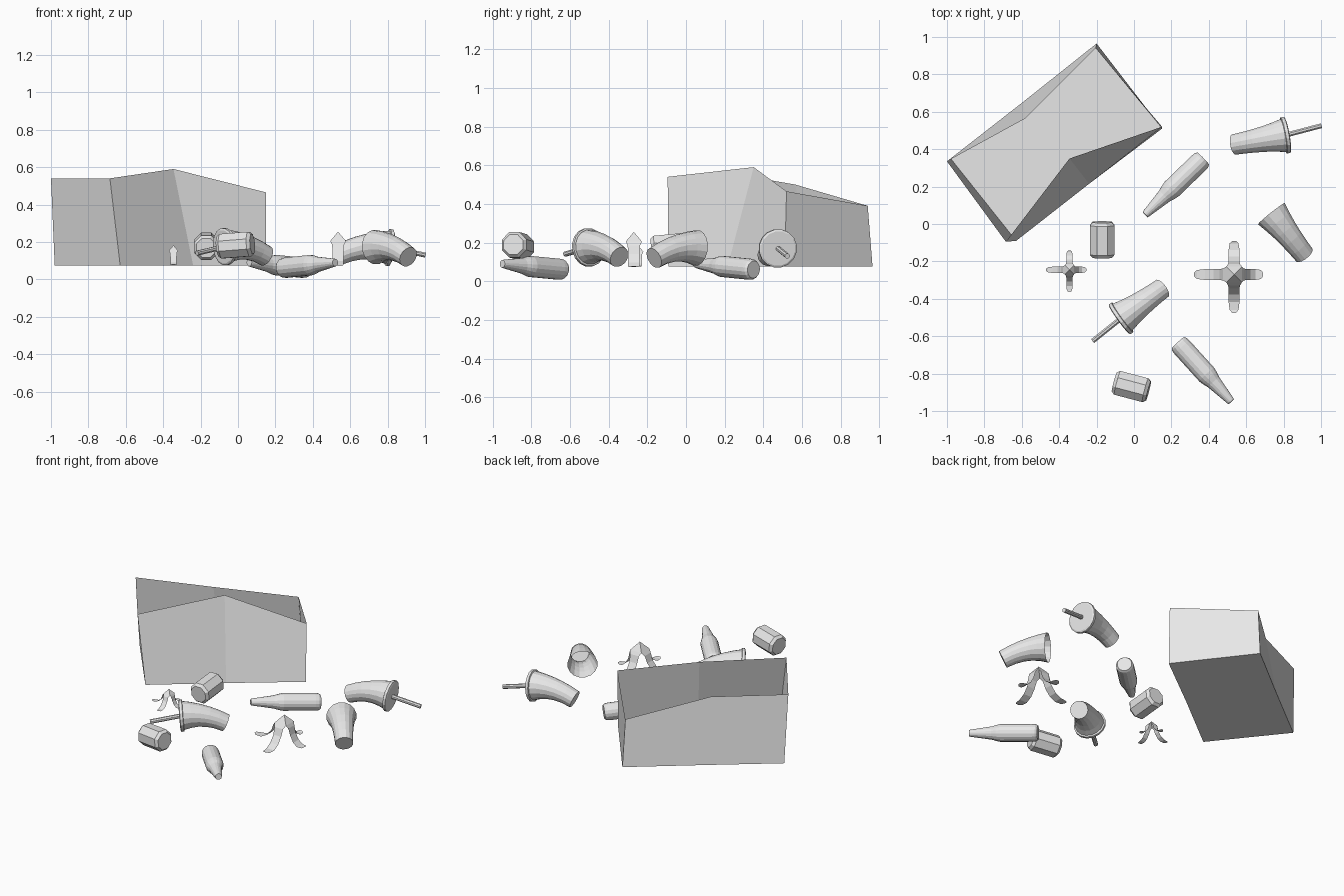
import bpy, bmesh, math
from mathutils import Vector

if "Cube" in bpy.data.objects:
    bpy.data.objects.remove(bpy.data.objects["Cube"], do_unlink=True)

GREY = (0.8, 0.8, 0.8, 1)
mat = bpy.data.materials.new("plain_grey")
mat.use_nodes = True
mat.diffuse_color = GREY
mat.node_tree.nodes["Principled BSDF"].inputs["Base Color"].default_value = GREY


def finish(name, bm, outward=True):
    if outward:
        bmesh.ops.recalc_face_normals(bm, faces=bm.faces)
    mesh = bpy.data.meshes.new(name)
    bm.to_mesh(mesh)
    bm.free()
    mesh.materials.append(mat)
    obj = bpy.data.objects.new(name, mesh)
    bpy.context.scene.collection.objects.link(obj)
    return obj


def tube(name, path, radii, sides, start_cap=True, end_cap=True):
    """Round body swept through the path points, one radius per point."""
    bm = bmesh.new()
    path = [Vector(p) for p in path]
    rings = []
    for i, (p, r) in enumerate(zip(path, radii)):
        axis = path[min(i + 1, len(path) - 1)] - path[max(i - 1, 0)]
        turn = axis.to_track_quat("Z", "Y")
        angles = [math.tau * (k + 0.5) / sides for k in range(sides)]
        rings.append([bm.verts.new(p + turn @ Vector((r * math.cos(a), r * math.sin(a), 0)))
                      for a in angles])
    for a, b in zip(rings, rings[1:]):
        for k in range(sides):
            n = (k + 1) % sides
            bm.faces.new((a[k], a[n], b[n], b[k]))
    if start_cap:
        bm.faces.new(rings[0][::-1])
    if end_cap:
        bm.faces.new(rings[-1])
    return finish(name, bm, start_cap and end_cap)


def straight(name, start, end, profile, sides):
    """Turned body: profile holds (fraction along the axis, radius)."""
    start, end = Vector(start), Vector(end)
    return tube(name, [start.lerp(end, t) for t, r in profile], [r for t, r in profile], sides)


def cup(name, base, mouth, straw_tip=None):
    """Flared, slightly sagging cup, with a lid and straw if a straw tip is given."""
    base, mouth = Vector(base), Vector(mouth)
    ctrl = (base + mouth) / 2 + Vector((0, 0, 0.045))
    radii = [0.056, 0.059, 0.064, 0.071, 0.081, 0.093]
    path = []
    for i in range(len(radii)):
        t = i / (len(radii) - 1)
        path.append(base * (1 - t) ** 2 + ctrl * 2 * t * (1 - t) + mouth * t * t)
    tube(name, path, radii, 16, end_cap=False)
    if straw_tip:
        out = (mouth - path[-2]).normalized()
        straight(name + "_lid", mouth - out * 0.012, mouth + out * 0.012,
                 [(0, 0.094), (0.1, 0.1), (0.8, 0.1), (1, 0.09)], 16)
        straight(name + "_straw", mouth, straw_tip, [(0, 0.014), (1, 0.014)], 8)


def peel(name, x, y, floor, scale):
    """Draped fruit skin: a peaked crown with four thin curling arms."""
    bm = bmesh.new()
    place = lambda p: Vector((x, y, floor)) + Vector(p) * scale
    c = 0.042
    top = bm.verts.new(place((0, 0, 0.185)))
    corners = [bm.verts.new(place((sx * c, sy * c, 0.135)))
               for sx, sy in ((1, -1), (1, 1), (-1, 1), (-1, -1))]
    # rows: distance along the arm, half width, height
    rows = [(0.1, 0.032, 0.115), (0.2, 0.029, 0.07), (0.4, 0.029, 0.028),
            (0.65, 0.029, 0.006), (0.9, 0.024, 0.004), (1, 0.01, 0.008)]
    for i, length in enumerate((0.155, 0.18, 0.215, 0.205)):
        ang = i * math.pi / 2
        u = Vector((math.cos(ang), math.sin(ang), 0))
        v = Vector((-u.y, u.x, 0))
        a, b = corners[i], corners[(i + 1) % 4]
        bm.faces.new((top, a, b))
        for t, w, h in rows:
            mid = u * (c + t * (length - c)) + Vector((0, 0, h))
            na, nb = bm.verts.new(place(mid - v * w)), bm.verts.new(place(mid + v * w))
            bm.faces.new((a, na, nb, b))
            a, b = na, nb
    finish(name, bm, False)


# Open box with sagging, bent-in long walls
bm = bmesh.new()
floor_z = 0.075
low = [(-0.63, -0.09), (-0.24, 0.215), (0.15, 0.51), (-0.20, 0.965), (-0.59, 0.655), (-0.98, 0.35)]
rim = [(-0.685, -0.095, 0.54), (-0.345, 0.35, 0.59), (0.15, 0.52, 0.465),
       (-0.205, 0.94, 0.39), (-0.58, 0.565, 0.50), (-1.0, 0.335, 0.54)]
low = [bm.verts.new((px, py, floor_z)) for px, py in low]
rim = [bm.verts.new(p) for p in rim]
bm.faces.new(low[::-1])
for i in range(6):
    n = (i + 1) % 6
    bm.faces.new((low[i], low[n], rim[n], rim[i]))
finish("open_box", bm, False)

# Cups
cup("cup_back", (0.535, 0.425, 0.13), (0.81, 0.475, 0.17), (1.0, 0.525, 0.13))
cup("cup_front", (0.15, -0.345, 0.125), (-0.07, -0.505, 0.175), (-0.22, -0.625, 0.14))
cup("cup_without_lid", (0.91, -0.165, 0.12), (0.735, 0.055, 0.172))

# Bottles
bottle = [(0, 0.045), (0.03, 0.053), (0.08, 0.055), (0.54, 0.055), (0.6, 0.05),
          (0.67, 0.041), (0.98, 0.022), (1, 0.02)]
straight("bottle_back", (0.37, 0.35, 0.06), (0.06, 0.05, 0.09), bottle, 16)
straight("bottle_front", (0.235, -0.635, 0.06), (0.52, -0.95, 0.09), bottle, 16)

# Cans
can = [(0, 0.056), (0.09, 0.071), (0.91, 0.071), (1, 0.056)]
straight("can_back", (-0.17, -0.18, 0.168), (-0.17, 0.01, 0.186), can, 8)
straight("can_front", (-0.105, -0.845, 0.176), (0.077, -0.893, 0.19), can, 8)

# Fruit peels
peel("large_peel", 0.535, -0.27, 0.07, 1)
peel("small_peel", -0.345, -0.245, 0.075, 0.58)
